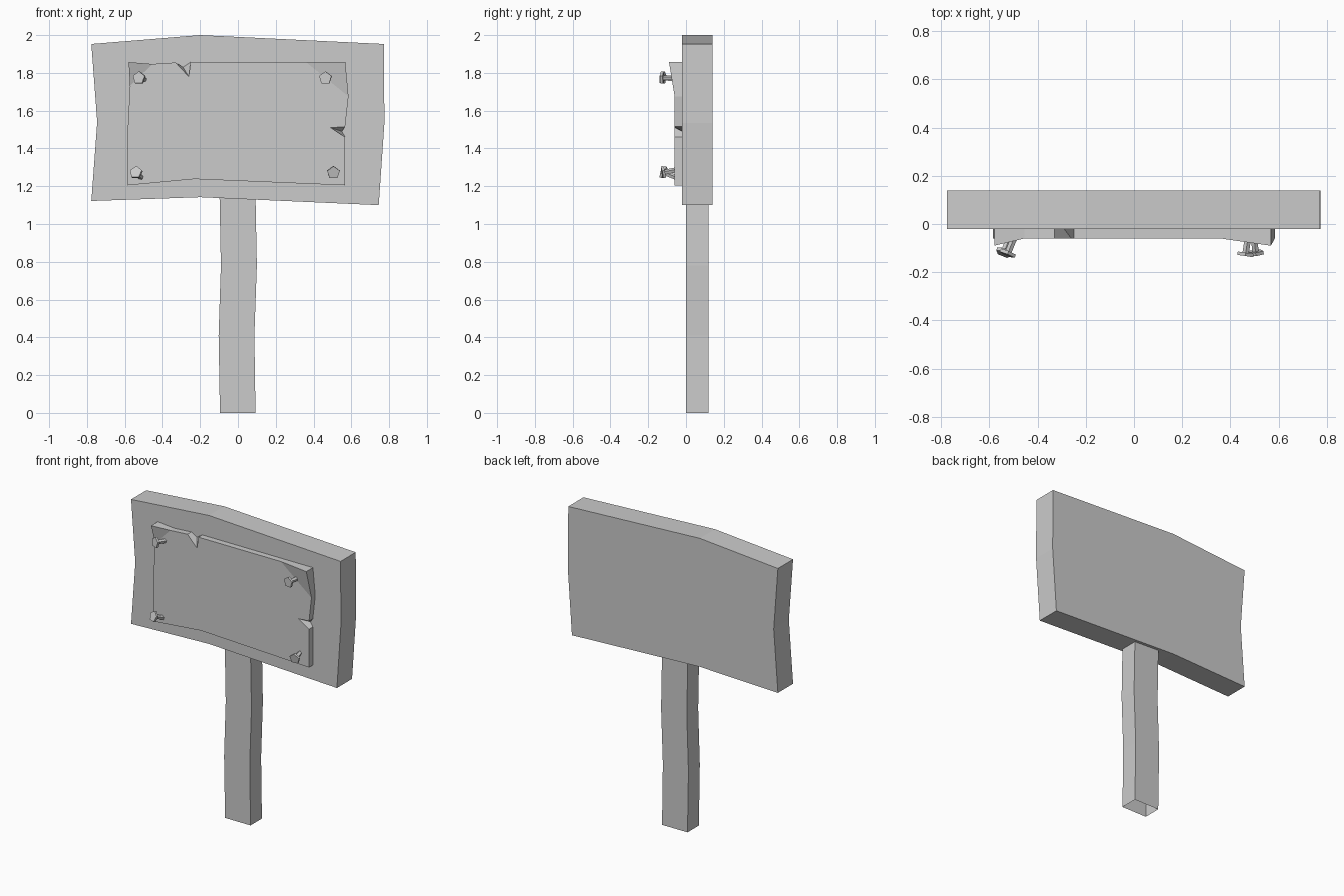
import bpy
import bmesh
from mathutils import Vector

cube = bpy.data.objects.get("Cube")
if cube:
    bpy.data.objects.remove(cube)

grey = bpy.data.materials.new("plain grey")
grey.use_nodes = True
GREY = (0.6, 0.6, 0.6, 1)
grey.diffuse_color = GREY
grey.node_tree.nodes["Principled BSDF"].inputs["Base Color"].default_value = GREY


def finish(bm, name):
    bmesh.ops.recalc_face_normals(bm, faces=bm.faces)
    mesh = bpy.data.meshes.new(name)
    bm.to_mesh(mesh)
    bm.free()
    mesh.materials.append(grey)
    obj = bpy.data.objects.new(name, mesh)
    bpy.context.collection.objects.link(obj)
    return obj


def slab(name, outline, back_y, front_y, raised={}, back_tips={}):
    """Extrude an x/z outline in y; raised corners fold forward, notch tips taper."""
    bm = bmesh.new()
    n = len(outline)
    front = [bm.verts.new((x, raised.get(i, front_y), z)) for i, (x, z) in enumerate(outline)]
    back = []
    for i, point in enumerate(outline):
        x, z = back_tips.get(i, point)
        back.append(bm.verts.new((x, back_y, z)))
    bm.faces.new([v for i, v in enumerate(front) if i not in raised])
    for i in raised:
        bm.faces.new((front[i - 1], front[i], front[(i + 1) % n]))
    bm.faces.new(back[::-1])
    for i in range(n):
        j = (i + 1) % n
        bm.faces.new((front[i], back[i], back[j], front[j]))
    return finish(bm, name)


# Thick uneven board
slab("sign_board", [
    (-0.777, 1.953), (-0.2, 2.0), (0.772, 1.953), (0.775, 1.535),
    (0.745, 1.10), (-0.2, 1.142), (-0.777, 1.122), (-0.746, 1.54)], 0.14, -0.02)

# Thin front panel with two bent corners and two splits
slab("front_panel", [
    (-0.58, 1.857), (-0.455, 1.847), (-0.33, 1.855), (-0.26, 1.78), (-0.25, 1.857),
    (0.36, 1.857), (0.568, 1.857), (0.585, 1.675), (0.567, 1.515), (0.49, 1.51),
    (0.567, 1.46), (0.567, 1.205), (-0.23, 1.238), (-0.585, 1.205),
    (-0.585, 1.5), (-0.573, 1.73)],
    -0.02, -0.06, raised={0: -0.09, 6: -0.09},
    back_tips={3: (-0.29, 1.83), 9: (0.55, 1.49)})

# Wobbly square post, open at the foot
bm = bmesh.new()
rings = []
for left, right, z in [(-0.095, 0.093, 0), (-0.102, 0.087, 0.41),
                       (-0.09, 0.1, 0.78), (-0.097, 0.093, 1.15)]:
    rings.append([bm.verts.new((x, y, z)) for x, y in
                  ((left, 0), (right, 0), (right, 0.12), (left, 0.12))])
for low, high in zip(rings, rings[1:]):
    for i in range(4):
        j = (i + 1) % 4
        bm.faces.new((low[i], low[j], high[j], high[i]))
bm.faces.new(rings[-1])
finish(bm, "post")


def nail(name, head, axis):
    """Five-sided nail whose head is centred at the given point, pointing along axis."""
    axis = Vector(axis).normalized()
    turn = axis.to_track_quat("Z", "Y").to_matrix().to_4x4()
    bm = bmesh.new()
    for radius, depth, offset in ((0.035, 0.014, 0), (0.014, 0.08, -0.04)):
        made = bmesh.ops.create_cone(bm, cap_ends=True, segments=5, radius1=radius,
                                     radius2=radius, depth=depth)
        bmesh.ops.translate(bm, verts=made["verts"], vec=(0, 0, offset))
    bm.transform(turn)
    bm.transform(turn.Translation(Vector(head)))
    finish(bm, name)


# Bent nails in the panel corners
nail("upper_right_nail", (-0.524, -0.122, 1.773), (-0.38, -0.92, 0.1))
nail("upper_left_nail", (0.463, -0.126, 1.773), (-0.15, -1, 0))
nail("lower_right_nail", (-0.54, -0.118, 1.272), (-0.35, -0.88, 0.35))
nail("lower_left_nail", (0.505, -0.12, 1.272), (0.1, -1, -0.2))
